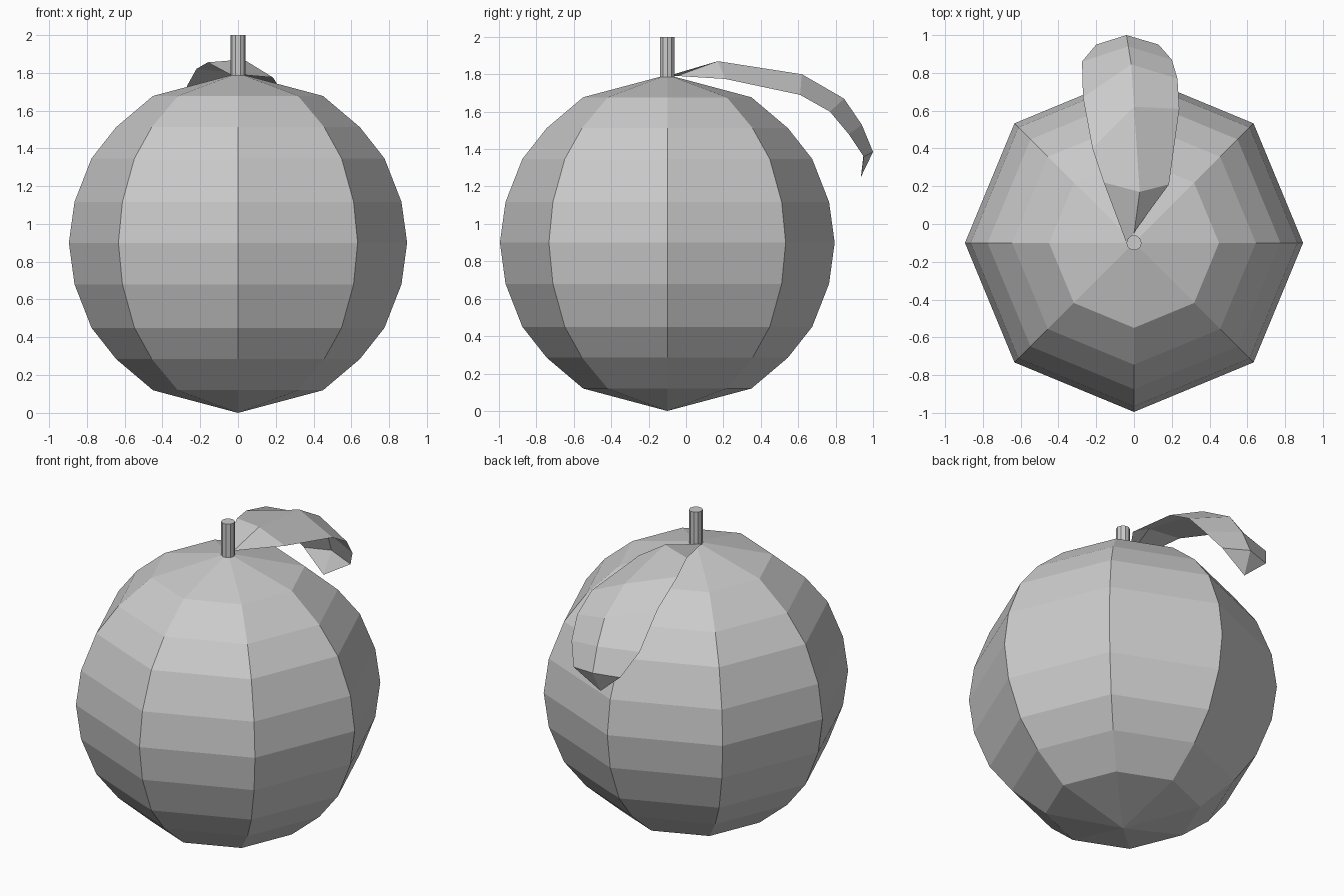
import bpy, bmesh, math

if "Cube" in bpy.data.objects:
    bpy.data.objects.remove(bpy.data.objects["Cube"])

CY = -0.1  # fruit axis


def make_object(name, bm):
    bmesh.ops.recalc_face_normals(bm, faces=bm.faces)
    mesh = bpy.data.meshes.new(name)
    bm.to_mesh(mesh)
    bm.free()
    obj = bpy.data.objects.new(name, mesh)
    bpy.context.collection.objects.link(obj)
    return obj


def lathe(name, profile, sides):
    """Revolve (radius, z) points around the fruit axis."""
    bm = bmesh.new()
    verts = [bm.verts.new((r, CY, z)) for r, z in profile]
    edges = [bm.edges.new(pair) for pair in zip(verts, verts[1:])]
    bmesh.ops.spin(bm, geom=verts + edges, cent=(0, CY, 0), axis=(0, 0, 1),
                   angle=math.tau, steps=sides)
    bmesh.ops.remove_doubles(bm, verts=bm.verts, dist=0.0005)
    return make_object(name, bm)


# Fruit: eight-sided faceted ball, symmetric top to bottom
half = [(0, 0), (0.45, 0.12), (0.645, 0.285), (0.775, 0.45), (0.865, 0.68)]
mid = 0.9
profile = half + [(0.895, mid)] + [(r, 2 * mid - z - 0.003) for r, z in reversed(half)]
lathe("fruit", profile, 8)

# Stem
lathe("stem", [(0, 1.77), (0.04, 1.77), (0.04, 2.0), (0, 2.0)], 10)

# Leaf: rows of left edge, midrib, right edge from stem to tip
rows = [
    ((-0.04, -0.10, 1.79), (0.00, -0.05, 1.79), (0.01, -0.03, 1.79)),
    ((-0.16, 0.22, 1.855), (0.03, 0.17, 1.87), (0.185, 0.21, 1.775)),
    ((-0.22, 0.40, 1.82), (0.00, 0.62, 1.80), (0.24, 0.61, 1.69)),
    ((-0.27, 0.67, 1.73), (-0.015, 0.845, 1.67), (0.23, 0.77, 1.60)),
    ((-0.275, 0.86, 1.53), (-0.03, 0.94, 1.53), (0.20, 0.87, 1.48)),
    ((-0.20, 0.95, 1.38), (-0.04, 1.00, 1.385), (0.13, 0.95, 1.36)),
]
bm = bmesh.new()
grid = [[bm.verts.new(p) for p in row] for row in rows]
for a, b in zip(grid, grid[1:]):
    for i in (0, 1):
        bm.faces.new((a[i], a[i + 1], b[i + 1], b[i]))
tip = bm.verts.new((-0.05, 0.935, 1.25))
for i in (0, 1):
    bm.faces.new((grid[-1][i], grid[-1][i + 1], tip))
make_object("leaf", bm)
